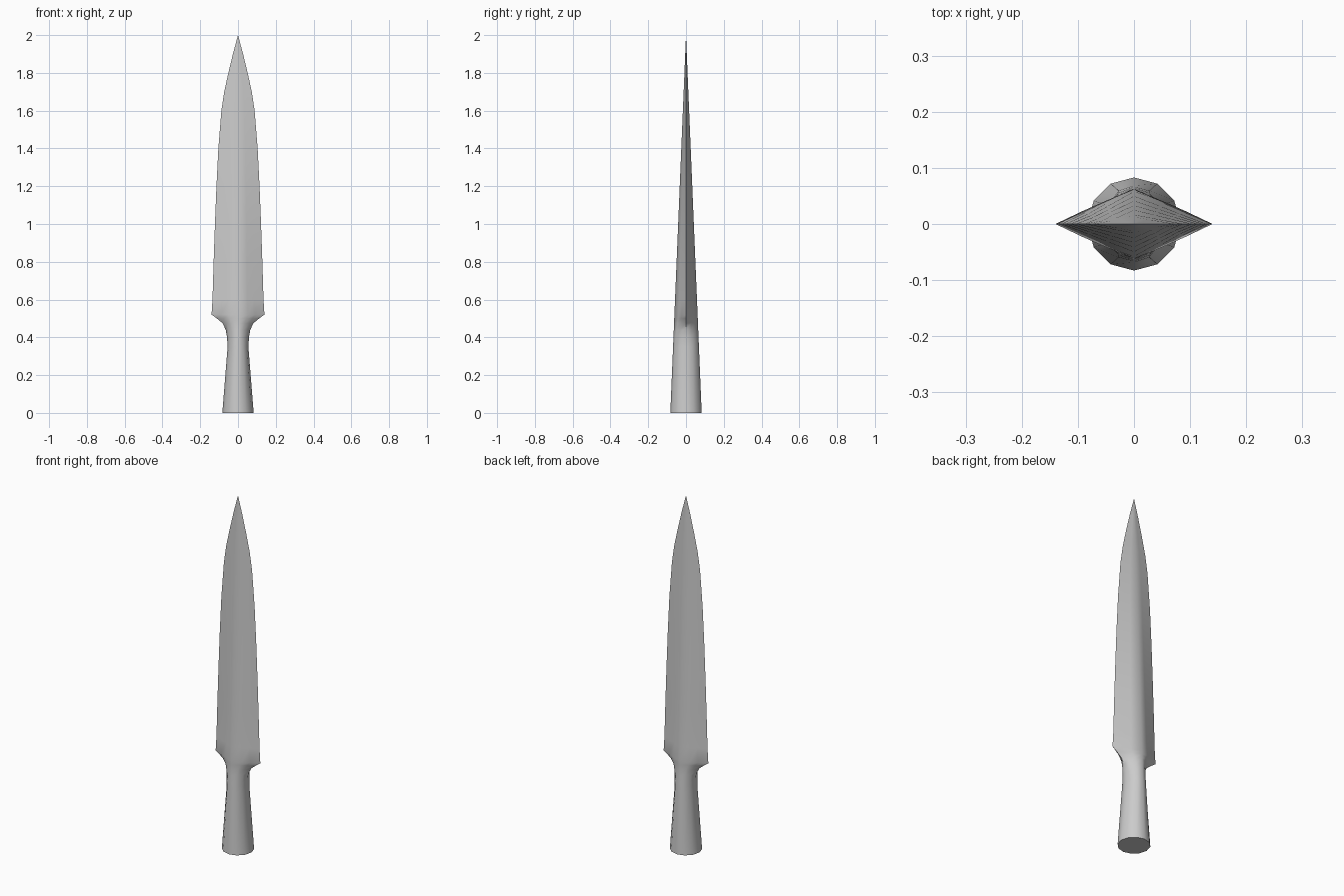
import bpy
import bmesh
import math

cube = bpy.data.objects.get("Cube")
if cube:
    bpy.data.objects.remove(cube)

steel = bpy.data.materials.new("grey_steel")
steel.use_nodes = True
colour = (0.6, 0.6, 0.6, 1)
steel.diffuse_color = colour
steel.node_tree.nodes["Principled BSDF"].inputs["Base Color"].default_value = colour

SIDES = 12
BASE_RADIUS = 0.083
HEIGHT = 2.0

# Stations: height, half width, blend from round socket to diamond blade
STATIONS = [
    (0.0, 0.083, 0), (0.35, 0.055, 0), (0.40, 0.058, 0.15),
    (0.44, 0.065, 0.35), (0.475, 0.082, 0.6), (0.5, 0.112, 0.8),
    (0.52, 0.14, 0.92), (0.6, 0.135, 1), (0.8, 0.129, 1),
    (1.0, 0.122, 1), (1.2, 0.114, 1), (1.4, 0.104, 1),
    (1.6, 0.088, 1), (1.7, 0.073, 1), (1.8, 0.051, 1), (1.9, 0.027, 1),
]


def section(bm, z, width, blend):
    """One ring, mixed between an ellipse and a diamond."""
    depth = BASE_RADIUS * (1 - z / HEIGHT)
    ring = []
    for i in range(SIDES):
        a = math.tau * i / SIDES
        c, s = math.cos(a), math.sin(a)
        scale = 1 + blend * (1 / (abs(c) + abs(s)) - 1)
        ring.append(bm.verts.new((width * c * scale, depth * s * scale, z)))
    return ring


# Socket and blade in one continuous skin
bm = bmesh.new()
rings = [section(bm, *station) for station in STATIONS]
bm.faces.new(reversed(rings[0]))
for low, high in zip(rings, rings[1:]):
    for i in range(SIDES):
        j = (i + 1) % SIDES
        bm.faces.new((low[i], low[j], high[j], high[i]))

# Pointed tip
tip = bm.verts.new((0, 0, HEIGHT))
for i in range(SIDES):
    bm.faces.new((rings[-1][i], rings[-1][(i + 1) % SIDES], tip))
bmesh.ops.recalc_face_normals(bm, faces=bm.faces)

mesh = bpy.data.meshes.new("spearhead")
bm.to_mesh(mesh)
bm.free()
mesh.materials.append(steel)
spearhead = bpy.data.objects.new("spearhead", mesh)
bpy.context.collection.objects.link(spearhead)

# Soft central ridge, crisp cutting edges and socket rim
bpy.context.view_layer.objects.active = spearhead
spearhead.select_set(True)
bpy.ops.object.shade_smooth_by_angle(angle=math.radians(60))
